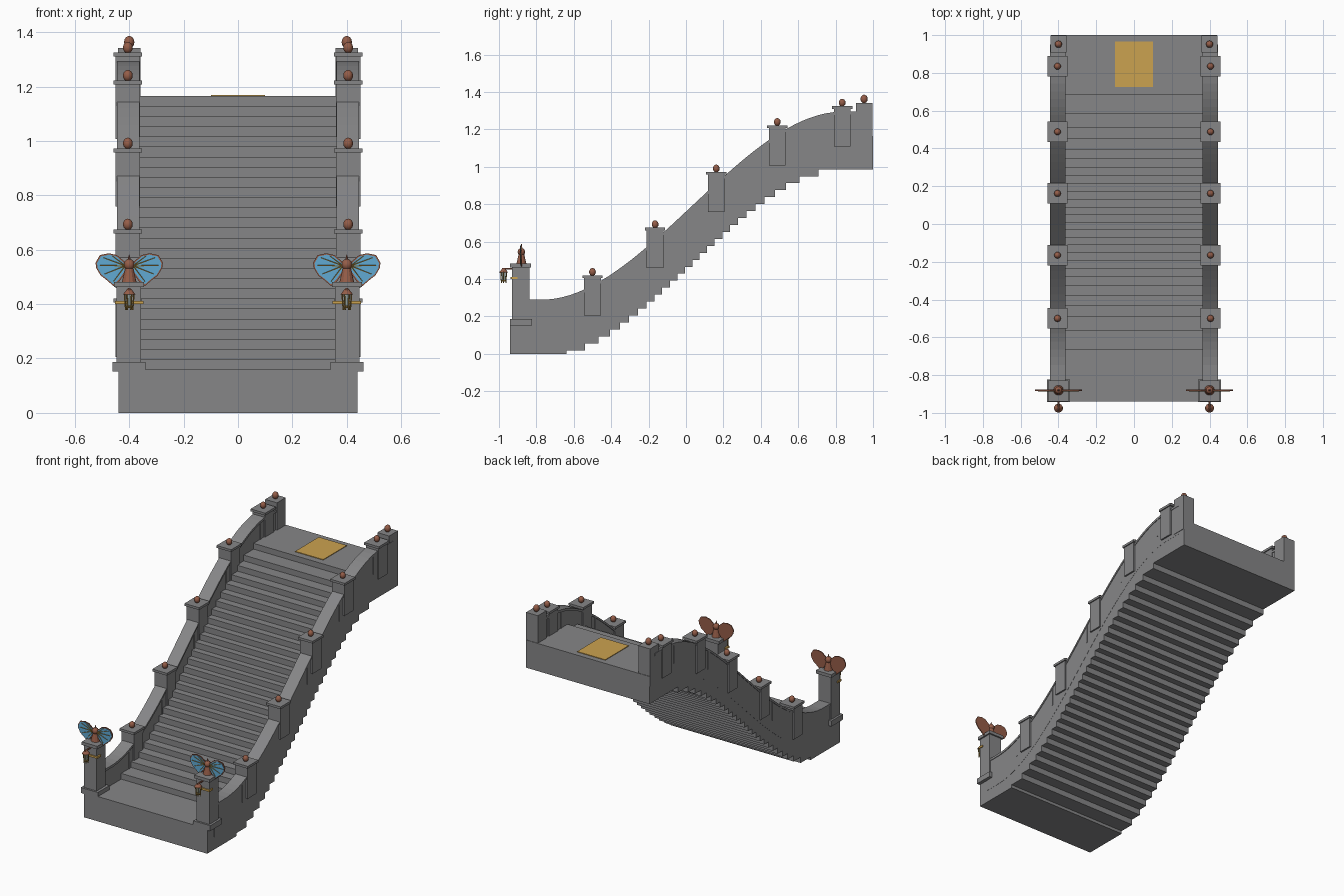
import bpy, bmesh, math
from mathutils import Vector

if "Cube" in bpy.data.objects:
    bpy.data.objects.remove(bpy.data.objects["Cube"])


def material(name, rgb):
    m = bpy.data.materials.new(name)
    m.diffuse_color = (*rgb, 1)
    m.use_nodes = True
    m.node_tree.nodes["Principled BSDF"].inputs["Base Color"].default_value = m.diffuse_color
    return m


STONE = material("grey stone", (0.24, 0.24, 0.245))
COPPER = material("copper", (0.30, 0.11, 0.065))
GOLD = material("gold", (0.60, 0.36, 0.08))
BRASS = material("dark brass", (0.33, 0.20, 0.04))
BLUE = material("wing blue", (0.12, 0.40, 0.65))
GLASS = material("pale glass", (0.50, 0.60, 0.55))


def finish(name, bm, mat, smooth=False):
    bmesh.ops.recalc_face_normals(bm, faces=bm.faces)
    for f in bm.faces:
        f.smooth = smooth
    me = bpy.data.meshes.new(name)
    bm.to_mesh(me)
    bm.free()
    me.materials.append(mat)
    ob = bpy.data.objects.new(name, me)
    bpy.context.collection.objects.link(ob)
    return ob


def box(name, x, y, z, mat=STONE):
    """Box from (min, max) pairs."""
    bm = bmesh.new()
    bmesh.ops.create_cube(bm, size=1)
    for v in bm.verts:
        v.co = [a[0] if c < 0 else a[1] for a, c in zip((x, y, z), v.co)]
    return finish(name, bm, mat)


def prism(name, pts, axis, lo, hi, mat=STONE):
    """Outline extruded along x (points are y, z) or y (points are x, z)."""
    bm = bmesh.new()
    put = (lambda p, d: (d, *p)) if axis == "x" else (lambda p, d: (p[0], d, p[1]))
    a = [bm.verts.new(put(p, lo)) for p in pts]
    b = [bm.verts.new(put(p, hi)) for p in pts]
    bm.faces.new(a)
    bm.faces.new(b[::-1])
    for i in range(len(a)):
        j = (i + 1) % len(a)
        bm.faces.new((a[i], b[i], b[j], a[j]))
    return finish(name, bm, mat)


def ball(name, c, r, rz, mat=COPPER):
    bm = bmesh.new()
    bmesh.ops.create_uvsphere(bm, u_segments=12, v_segments=8, radius=1)
    for v in bm.verts:
        v.co = (c[0] + v.co.x * r, c[1] + v.co.y * r, c[2] + v.co.z * rz)
    return finish(name, bm, mat, True)


def rod(name, p, q, r1, r2, mat, n=8):
    """Tapered cylinder from p to q."""
    p, q = Vector(p), Vector(q)
    bm = bmesh.new()
    bmesh.ops.create_cone(bm, cap_ends=True, segments=n, radius1=r1, radius2=r2,
                          depth=(q - p).length)
    rot = (q - p).to_track_quat("Z", "Y")
    for v in bm.verts:
        v.co = rot @ v.co + (p + q) / 2
    return finish(name, bm, mat)


# Rising curve shared by the stairs and the side walls
Y0, Y1, Z0, Z1, N = -0.77, 0.837, 0.16, 1.165, 27


def rise(y):
    s = min(1, max(0, (y - Y0) / (Y1 - Y0)))
    return Z0 + (Z1 - Z0) * s * s * (3 - 2 * s)


def y_at(f):
    s = 0.5 - math.sin(math.asin(1 - 2 * f) / 3)      # inverse of smoothstep
    return Y0 + (Y1 - Y0) * s


# Staircase with stepped underside and both landings
h = (Z1 - Z0) / N
risers = [y_at((i + 0.5) / N) for i in range(N)]
top, under = [(-0.94, Z0)], [(-0.94, 0)]
for i, y in enumerate(risers):
    top += [(y - 0.025, Z0 + i * h), (y - 0.025, Z0 + (i + 1) * h)]
    under += [(y, max(0, i * h - 0.018)), (y, (i + 1) * h - 0.018)]
top.append((1, Z1))
under.append((1, Z1 - 0.178))
prism("staircase", under + top[::-1], "x", -0.439, 0.439)

# Gold plate on the upper landing
box("landing_plate", (-0.1, 0.1), (0.725, 0.965), (Z1 - 0.002, Z1 + 0.004), GOLD)


def wing_set(cx):
    """Winged figure on the front pillar."""
    cy, cz = -0.88, 0.54
    rod("figure_body", (cx, cy, 0.48), (cx, cy, 0.545), 0.027, 0.012, COPPER, 12)
    ball("figure_head", (cx, cy, 0.545), 0.02, 0.021)
    rod("figure_spike", (cx, cy, 0.555), (cx, cy, 0.582), 0.008, 0.001, COPPER)
    outline = [(0.008, 0.008), (0.045, 0.04), (0.075, 0.047), (0.108, 0.04), (0.124, 0.012),
               (0.121, -0.008), (0.105, -0.035), (0.085, -0.05), (0.057, -0.074),
               (0.035, -0.055), (0.012, -0.022)]
    mid = (0.07, -0.006)
    inner = [(mid[0] + (a - mid[0]) * 0.9, mid[1] + (b - mid[1]) * 0.9) for a, b in outline]
    tips = [(0.062, 0.036), (0.095, 0.03), (0.108, 0.002), (0.09, -0.03), (0.058, -0.058)]
    for s in (-1, 1):
        prism("wing", [(cx + s * a, cz + b) for a, b in outline], "y", cy - 0.003, cy + 0.003, COPPER)
        prism("wing_panel", [(cx + s * a, cz + b) for a, b in inner], "y", cy - 0.005, cy - 0.002, BLUE)
        for a, b in tips:
            rod("wing_vein", (cx + s * 0.014, cy - 0.005, cz), (cx + s * a, cy - 0.005, cz + b),
                0.0025, 0.0015, BRASS, 5)


def lantern(cx):
    """Hanging lantern on the pillar front."""
    cy = -0.975
    rod("lantern_arm", (cx, -0.92, 0.455), (cx, cy - 0.01, 0.455), 0.005, 0.005, COPPER)
    rod("lantern_roof", (cx, cy, 0.436), (cx, cy, 0.458), 0.024, 0.006, COPPER, 10)
    rod("lantern_glass", (cx, cy, 0.392), (cx, cy, 0.437), 0.009, 0.011, GLASS)
    rod("lantern_base", (cx, cy, 0.386), (cx, cy, 0.394), 0.013, 0.016, BRASS)
    for k in range(6):
        c, s = math.cos(k * math.pi / 3), math.sin(k * math.pi / 3)
        rod("lantern_bar", (cx + c * 0.013, cy + s * 0.013, 0.378),
            (cx + c * 0.018, cy + s * 0.018, 0.44), 0.003, 0.003, BRASS, 5)
    box("pillar_band", (cx - 0.053, cx + 0.053), (-0.938, -0.9), (0.4, 0.412), GOLD)


ys = [-0.87 + i * 1.82 / 44 for i in range(45)]
posts = [(-0.5, 0.42), (-0.165, 0.675), (0.162, 0.973), (0.488, 1.222), (0.835, 1.325)]
for s in (-1, 1):
    def span(a, b):
        return (s * a, s * b) if s > 0 else (s * b, s * a)

    # Side wall and coping following the curve
    low = [(y, rise(y) - 0.08) for y in ys]
    high = [(y, rise(y) + 0.115) for y in ys]
    cap = [(y, rise(y) + 0.13) for y in ys]
    prism("side_wall", low + high[::-1], "x", *span(0.367, 0.44))
    prism("wall_coping", high + cap[::-1], "x", *span(0.362, 0.444))

    # Posts with caps, ball finials and a thin wall rib before each
    for y, z in posts:
        box("wall_post", span(0.36, 0.45), (y - 0.045, y + 0.045), (z - 0.215, z - 0.014))
        box("post_cap", span(0.353, 0.457), (y - 0.054, y + 0.054), (z - 0.015, z))
        ball("post_finial", (s * 0.405, y, z + 0.018), 0.018, 0.021)
        r = y - 0.085
        box("wall_rib", span(0.363, 0.443), (r - 0.004, r + 0.004), (rise(r), rise(r) + 0.12))

    # End post at the top landing
    box("end_post", span(0.358, 0.442), (0.908, 0.997), (1.1, 1.342))
    ball("end_finial", (s * 0.4, 0.952, 1.363), 0.019, 0.023)

    # Front pillar
    box("pillar_plinth", span(0.34, 0.461), (-0.942, -0.823), (0.152, 0.187))
    box("front_pillar", span(0.357, 0.447), (-0.93, -0.838), (0.18, 0.465))
    box("pillar_cap", span(0.346, 0.456), (-0.94, -0.828), (0.462, 0.482))
    wing_set(s * 0.4)
    lantern(s * 0.4)
